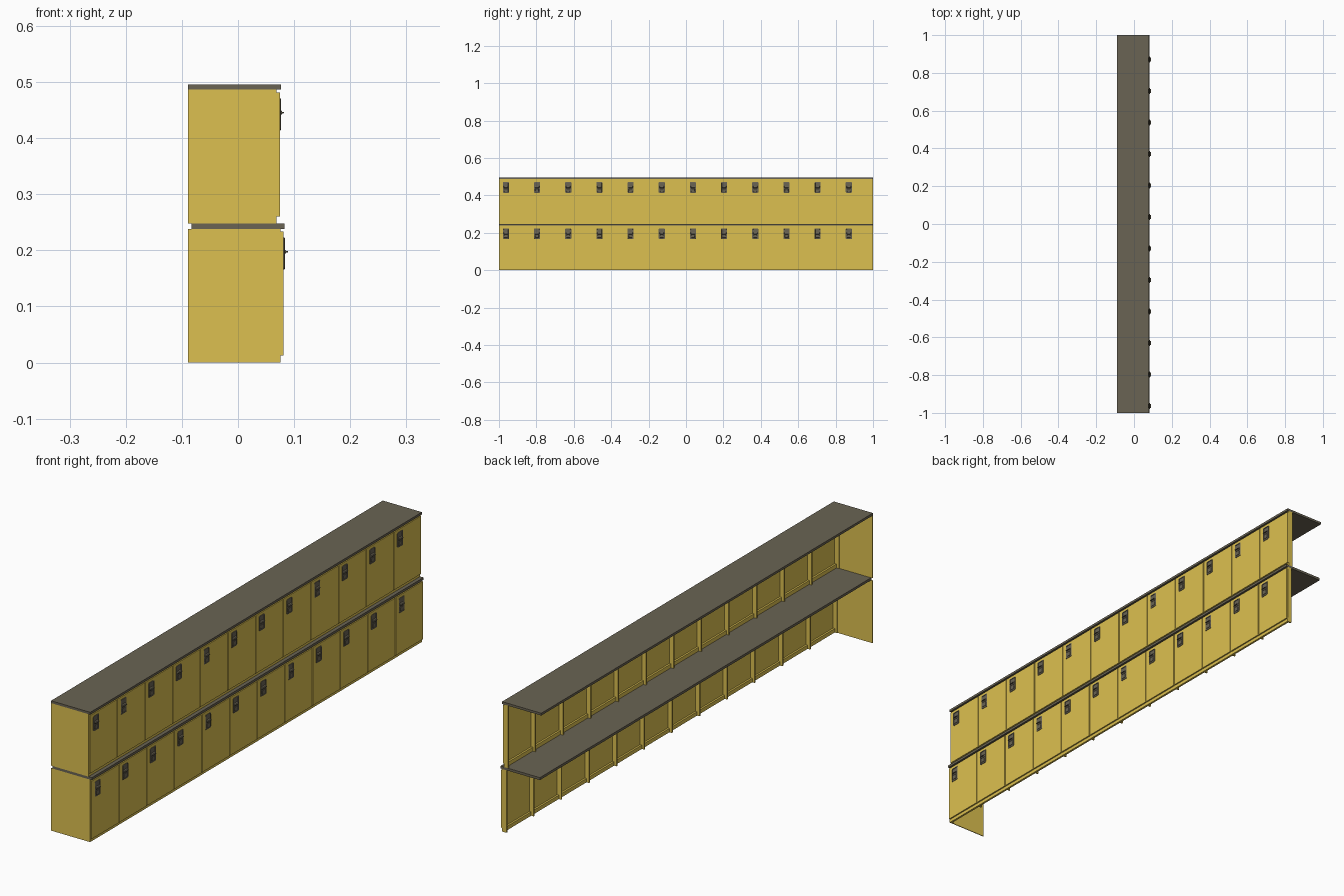
import bpy, bmesh, math

if "Cube" in bpy.data.objects:
    bpy.data.objects.remove(bpy.data.objects["Cube"])

COUNT = 12
PITCH = 2.0 / COUNT


def material(name, rgb):
    m = bpy.data.materials.new(name)
    m.diffuse_color = (*rgb, 1)
    m.use_nodes = True
    m.node_tree.nodes["Principled BSDF"].inputs["Base Color"].default_value = m.diffuse_color
    return m


YELLOW = material("yellow_paint", (0.72, 0.53, 0.08))
GREY = material("dark_grey", (0.144, 0.127, 0.088))


def add(name, mesh, mat=None, loc=(0, 0, 0)):
    if mat and not mesh.materials:
        mesh.materials.append(mat)
    ob = bpy.data.objects.new(name, mesh)
    ob.location = loc
    bpy.context.collection.objects.link(ob)
    return ob


def box_mesh(name, x, y, z):
    bm = bmesh.new()
    bmesh.ops.create_cube(bm, size=1)
    for v in bm.verts:
        for i, (a, b) in enumerate((x, y, z)):
            v.co[i] = (a + b) / 2 + v.co[i] * (b - a)
    me = bpy.data.meshes.new(name)
    bm.to_mesh(me)
    bm.free()
    return me


def box(name, x, y, z, mat):
    return add(name, box_mesh(name, x, y, z), mat)


def loft(bm, sections, steps=3):
    """Skin rounded rectangles (width, height, radius, x, z centre) along x."""
    rings = []
    for w, h, r, x, zc in sections:
        ring = []
        for c, (sy, sz) in enumerate(((1, 1), (-1, 1), (-1, -1), (1, -1))):
            for k in range(steps + 1):
                a = math.pi / 2 * (c + k / steps)
                ring.append(bm.verts.new((x, sy * (w / 2 - r) + r * math.cos(a),
                                          zc + sz * (h / 2 - r) + r * math.sin(a))))
        rings.append(ring)
    n = len(rings[0])
    for a, b in zip(rings, rings[1:]):
        for i in range(n):
            j = (i + 1) % n
            bm.faces.new((a[i], a[j], b[j], b[i]))
    bm.faces.new(rings[0][::-1])
    bm.faces.new(rings[-1])


# Latch: rimmed recessed plate, tapered pull and lower cover pad
bm = bmesh.new()
loft(bm, [(.033, .057, .004, 0, 0), (.033, .057, .004, .0018, 0),
          (.031, .055, .003, .0024, 0), (.026, .050, .002, .0024, 0),
          (.025, .049, .002, .0008, 0)])
loft(bm, [(.024, .011, .002, .0005, .003), (.022, .009, .002, .0026, .003),
          (.021, .003, .001, .0045, .003), (.020, .002, .0008, .0080, .003)])
loft(bm, [(.020, .015, .002, .0005, -.014), (.018, .013, .002, .0022, -.014)])
bmesh.ops.recalc_face_normals(bm, faces=bm.faces)
latch = bpy.data.meshes.new("latch")
bm.to_mesh(latch)
bm.free()


def row(tag, z0, z1, front):
    # End panel on one side only; back and other end stay open
    box(tag + "_end_panel", (-.089, front), (-1, -.997), (z0, z1), YELLOW)
    # Face frame rails and posts
    for part, a, b in (("bottom", z0, z0 + .015), ("top", z1 - .010, z1)):
        box(f"{tag}_{part}_rail", (front - .008, front), (-1, 1), (a, b), YELLOW)
    post = box_mesh(tag + "_post", (front - .018, front - .0003),
                    (-.003, .003), (z0, z1))
    for i in range(COUNT + 1):
        y = min(max(-1 + i * PITCH, -.997), .997)
        add(f"{tag}_post_{i}", post, YELLOW, (0, y, 0))
    # Doors and latches
    half = PITCH / 2 - .0018
    door = box_mesh(tag + "_door", (front - .001, front + .0055),
                    (-half, half), (z0 + .0125, z1 - .005))
    for i in range(COUNT):
        y = -1 + (i + .5) * PITCH
        add(f"{tag}_door_{i}", door, YELLOW, (0, y, 0))
        add(f"{tag}_latch_{i}", latch, GREY,
            (front + .0052, y - PITCH / 2 + .037, z1 - .044))


row("lower", 0, .2385, .0758)
row("upper", .248, .4865, .069)

# Shelf between rows and top cover
box("middle_shelf", (-.083, .0832), (-1, 1), (.2385, .248), GREY)
box("top_cover", (-.089, .0763), (-1, 1), (.4865, .4955), GREY)
